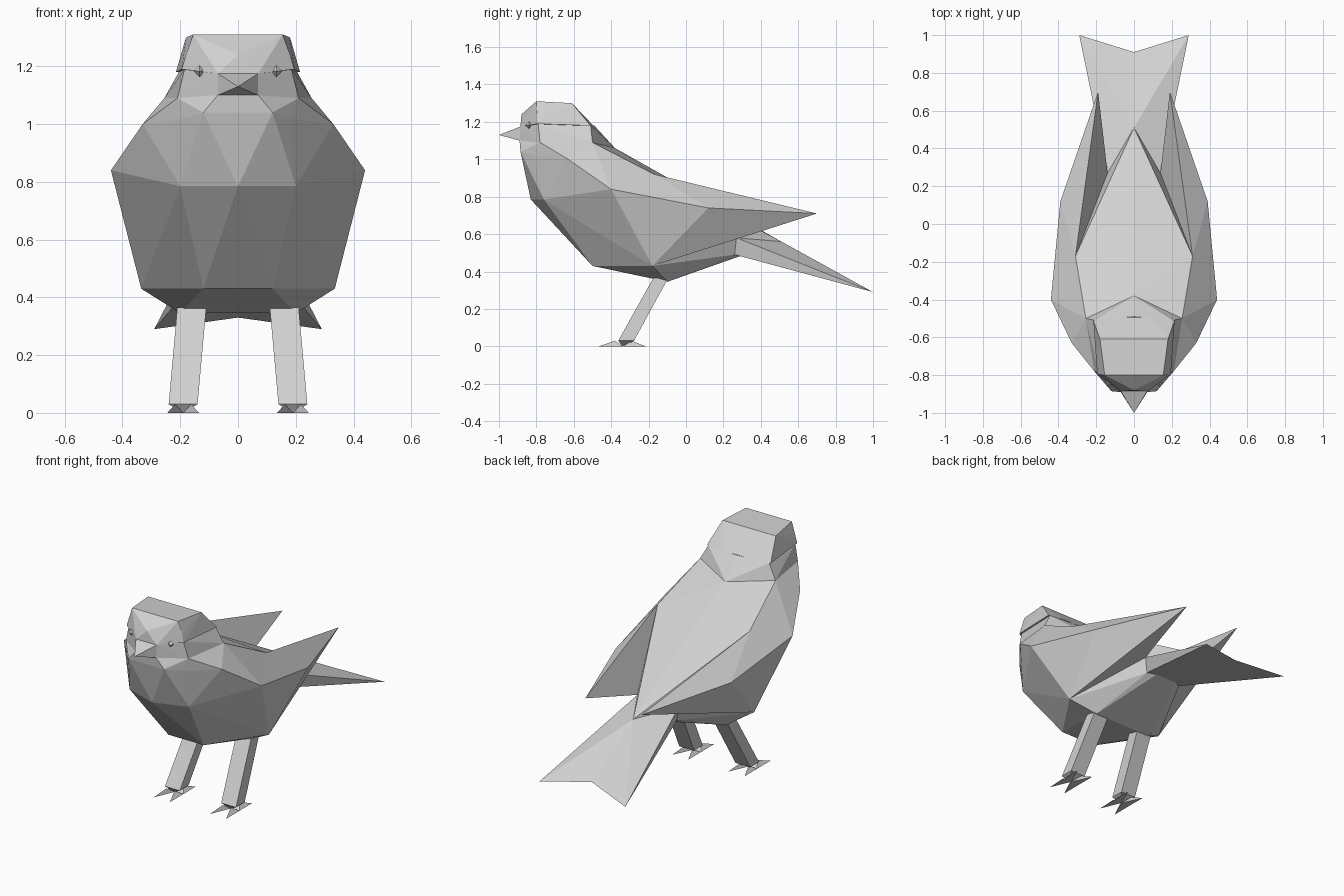
import bpy
import bmesh
from mathutils import Vector

if "Cube" in bpy.data.objects:
    bpy.data.objects.remove(bpy.data.objects["Cube"])

# one plain colour
SHADE = 0.64
plumage = bpy.data.materials.new("pale_grey")
plumage.use_nodes = True
plumage.diffuse_color = (SHADE, SHADE, SHADE, 1)
for node in plumage.node_tree.nodes:
    if node.type == "BSDF_PRINCIPLED":
        node.inputs["Base Color"].default_value = plumage.diffuse_color
        node.inputs["Roughness"].default_value = 0.8


def flip(points):
    """Points mirrored across the centre plane."""
    return [(-x, y, z) for x, y, z in points]


def add_hull(bm, points):
    """Wrap one faceted convex solid around the points."""
    verts = [bm.verts.new(p) for p in sorted(set(points))]
    result = bmesh.ops.convex_hull(bm, input=verts)
    loose = {v for key in ("geom_interior", "geom_unused") for v in result[key]
             if isinstance(v, bmesh.types.BMVert) and not v.link_faces}
    bmesh.ops.delete(bm, geom=list(loose), context="VERTS")


def make_part(name, *solids):
    """Create a flat shaded object made of convex solids."""
    bm = bmesh.new()
    for points in solids:
        add_hull(bm, points)
    bmesh.ops.recalc_face_normals(bm, faces=bm.faces[:])
    mesh = bpy.data.meshes.new(name)
    bm.to_mesh(mesh)
    bm.free()
    mesh.materials.append(plumage)
    obj = bpy.data.objects.new(name, mesh)
    bpy.context.collection.objects.link(obj)
    return obj


def make_symmetric(name, points):
    return make_part(name, points + flip(points))


def make_pair(name, *solids):
    make_part("left_" + name, *solids)
    make_part("right_" + name, *[flip(s) for s in solids])


# landmarks shared between parts
throat = (0.07, -0.89, 1.10)
cheek = (0.21, -0.78, 1.09)
neck = (0.255, -0.50, 1.09)
nape = (0, -0.38, 1.06)
shoulder = (0.44, -0.40, 0.84)
wing_crest = (0.31, -0.17, 0.92)
flank = (0.335, -0.18, 0.43)
rump_side = (0.14, 0.27, 0.58)
rump = (0, 0.51, 0.56)
vent = (0.12, 0.26, 0.49)
beak_root = (0.07, -0.885, 1.175)

# torso
breast = [(0.12, -0.885, 1.04), (0.18, -0.815, 1.02), (0.33, -0.63, 1.0),
          (0, -0.83, 0.785), (0.2, -0.76, 0.785)]
belly = [(0.12, -0.50, 0.43), (0.2, -0.10, 0.345)]
make_symmetric("torso", [throat, cheek, neck, nape, shoulder, wing_crest,
                         flank, rump_side, rump, vent] + breast + belly)

# wings
make_pair("wing", [shoulder, wing_crest, flank, rump_side,
                   (0.39, 0.12, 0.74), (0.19, 0.70, 0.71)])

# head, overhanging crown and beak
make_symmetric("head", [throat, cheek, neck, nape, beak_root,
                        (0.185, -0.79, 1.19), (0.205, -0.51, 1.18),
                        (0, -0.49, 1.18)])
make_symmetric("crown", [beak_root, (0.195, -0.795, 1.19),
                         (0.215, -0.51, 1.18), (0.09, -0.495, 1.18),
                         (0, -0.88, 1.24), (0.18, -0.795, 1.24),
                         (0.155, -0.80, 1.31), (0.18, -0.61, 1.30)])
make_symmetric("beak", [throat, beak_root, (0, -1, 1.13)])

# notched tail
tail_half = [(0, vent[1], vent[2]), vent, rump_side, rump,
             (0, 0.91, 0.33), (0.29, 1, 0.29)]
make_part("tail", tail_half, flip(tail_half))

# eyes
eye_centre, eye_size = Vector((0.133, -0.84, 1.183)), 0.02
corners = []
for axis in range(3):
    for sign in (-1, 1):
        corner = eye_centre.copy()
        corner[axis] += sign * eye_size
        corners.append(tuple(corner))
make_pair("eye", corners)

# legs
hip, ankle = Vector((0.16, -0.135, 0.365)), Vector((0.19, -0.32, 0.03))
leg = [(0.19, -0.34, 0)]
for centre, width, depth in ((hip, 0.05, 0.04), (ankle, 0.05, 0.042)):
    for sx in (-1, 1):
        for sy in (-1, 1):
            leg.append((centre.x + sx * width, centre.y + sy * depth, centre.z))
make_pair("leg", leg)

# feet with splayed toes
toes = []
for dx in (-0.055, 0.055):
    for dy in (-0.13, 0.12):
        x, y = 0.19, -0.335
        toes.append([(x, y, 0), (x + dx, y, 0), (x + dx, y + dy, 0),
                     (x + dx / 2, y + dy * 0.35, 0.03)])
make_pair("foot", *toes)
